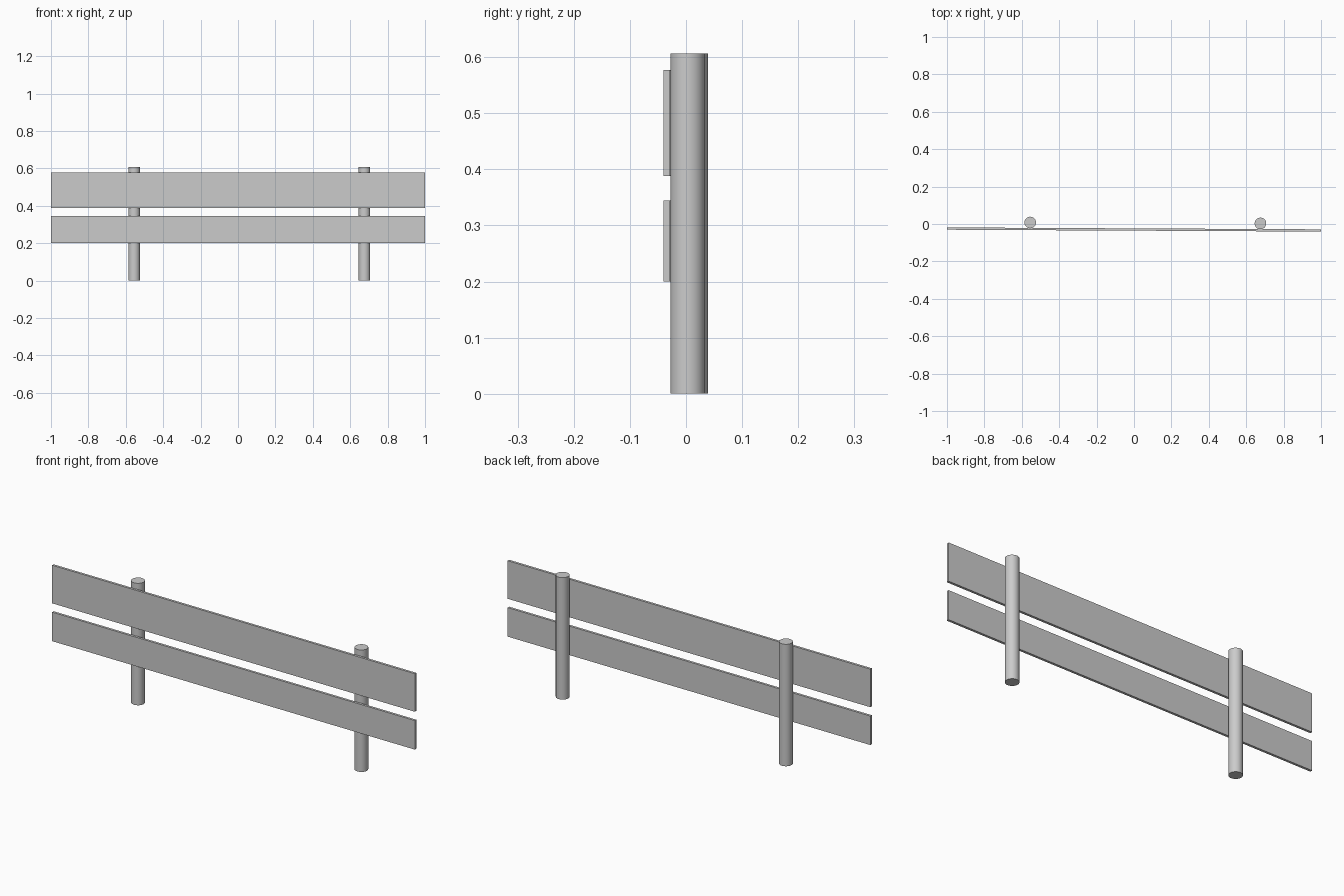
import bpy
import math

if "Cube" in bpy.data.objects:
    bpy.data.objects.remove(bpy.data.objects["Cube"])

POST_R, POST_H = 0.031, 0.606
TILT = -0.005  # slight yaw of the boards


def post(name, x, y):
    bpy.ops.mesh.primitive_cylinder_add(vertices=32, radius=POST_R, depth=POST_H,
                                        location=(x, y, POST_H / 2))
    ob = bpy.context.object
    ob.name = name
    bpy.ops.object.shade_smooth_by_angle(angle=math.radians(30))


def board(name, z0, z1):
    bpy.ops.mesh.primitive_cube_add(size=1, location=(0, -0.0295, (z0 + z1) / 2),
                                    rotation=(0, 0, TILT))
    ob = bpy.context.object
    ob.name = name
    ob.scale = (2.0, 0.012, z1 - z0)


# Round posts
post("left_post", -0.555, 0.008)
post("right_post", 0.676, 0.003)

# Horizontal boards on the front of the posts
board("upper_board", 0.388, 0.577)
board("lower_board", 0.200, 0.344)
